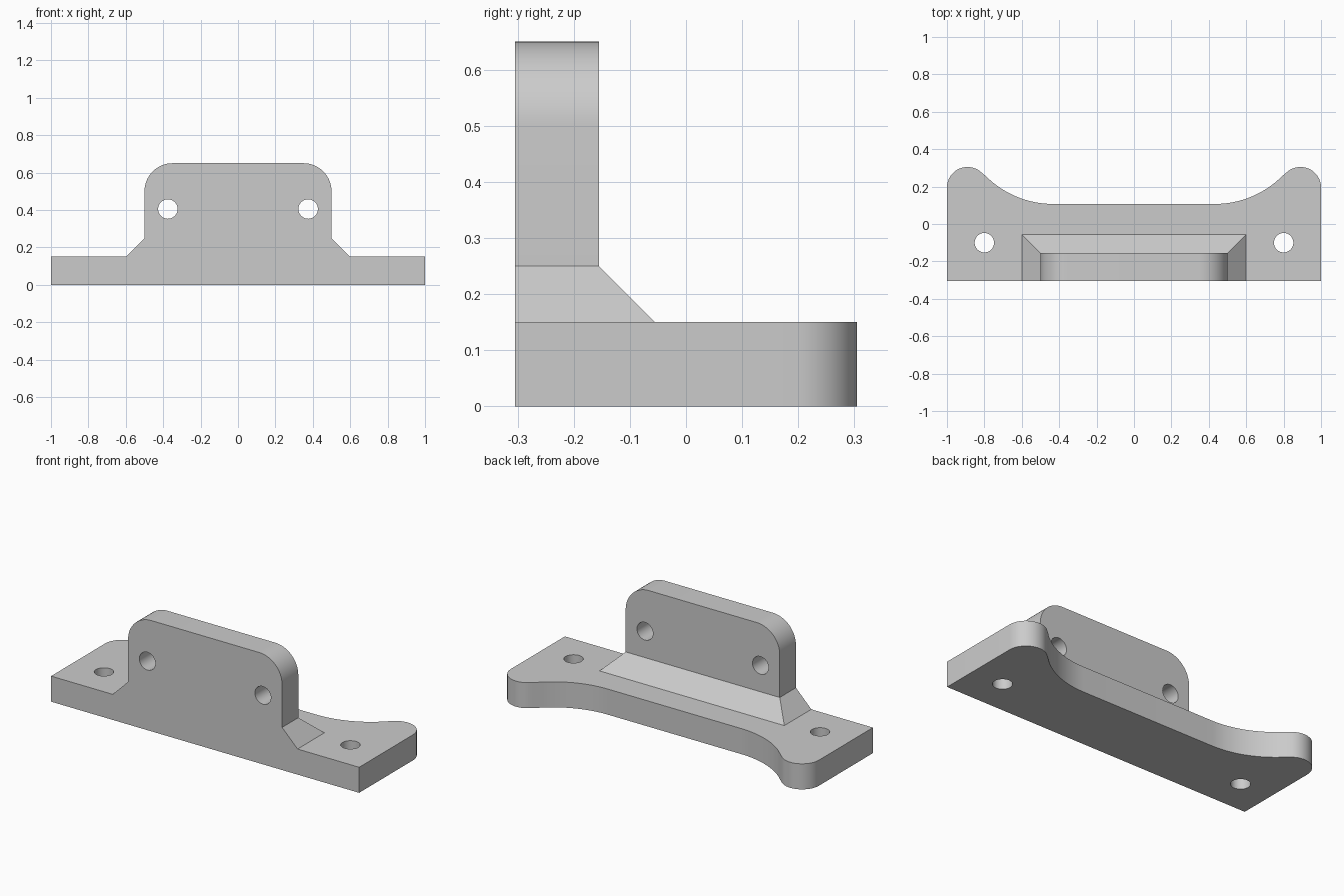
import bpy
import bmesh
from math import cos, sin, radians
from mathutils import Vector

old = bpy.data.objects.get("Cube")
if old:
    bpy.data.objects.remove(old, do_unlink=True)

FRONT, BACK = -0.305, -0.155      # front and back of the upright
BASE_TOP, FLARE_TOP, TOP = 0.15, 0.25, 0.65
HALF = 0.5                        # half width of the upright
FLARE = 0.1                       # how far the flared foot spreads
HOLE = 0.052

grey = bpy.data.materials.new("plain grey")
grey.use_nodes = True
colour = (0.6, 0.6, 0.6, 1)
grey.diffuse_color = colour
grey.node_tree.nodes["Principled BSDF"].inputs["Base Color"].default_value = colour


def arc(cx, cy, r, start, end, steps=16):
    angles = [radians(start + (end - start) * i / steps) for i in range(steps + 1)]
    return [(cx + r * cos(a), cy + r * sin(a)) for a in angles]


def mirrored(half):
    """Close a right-hand outline with its mirror image."""
    return half + [(-x, y) for x, y in reversed(half)]


def finish(name, bm):
    bmesh.ops.recalc_face_normals(bm, faces=bm.faces)
    mesh = bpy.data.meshes.new(name)
    bm.to_mesh(mesh)
    bm.free()
    mesh.materials.append(grey)
    obj = bpy.data.objects.new(name, mesh)
    bpy.context.collection.objects.link(obj)
    return obj


def prism(name, outline, place, depth):
    """Extrude a flat outline, placed in space by a function."""
    bm = bmesh.new()
    face = bm.faces.new([bm.verts.new(place(a, b)) for a, b in outline])
    out = bmesh.ops.extrude_face_region(bm, geom=[face])["geom"]
    verts = [v for v in out if isinstance(v, bmesh.types.BMVert)]
    bmesh.ops.translate(bm, verts=verts, vec=Vector(depth))
    return finish(name, bm)


def combine(target, other, operation):
    """Apply a boolean and remove the helper."""
    other.hide_render = True
    mod = target.modifiers.new("combine", 'BOOLEAN')
    mod.operation, mod.solver, mod.object = operation, 'EXACT', other
    bpy.context.view_layer.update()
    graph = bpy.context.evaluated_depsgraph_get()
    mesh = bpy.data.meshes.new_from_object(target.evaluated_get(graph))
    target.modifiers.clear()
    target.data = mesh
    bpy.data.objects.remove(other, do_unlink=True)


# Base plate with rounded ears and a scooped back edge
outline = mirrored([(1, FRONT)] + arc(0.89, 0.195, 0.11, 0, 135)
                   + arc(0.432, 0.617, 0.51, -45, -90))
bracket = prism("mounting_bracket", outline, lambda x, y: (x, y, 0), (0, 0, BASE_TOP))

# Flared foot: a block whose lower edge spreads on the back and sides
bm = bmesh.new()
bmesh.ops.create_cube(bm, size=2)
for v in bm.verts:
    low = v.co.z < 0
    spread = FLARE if low else 0
    v.co = (v.co.x * (HALF + spread),
            BACK + spread if v.co.y > 0 else FRONT,
            BASE_TOP if low else FLARE_TOP)
combine(bracket, finish("flared_foot", bm), 'UNION')

# Upright plate with rounded top corners
outline = mirrored([(HALF, FLARE_TOP)] + arc(HALF - 0.15, TOP - 0.15, 0.15, 0, 90))
upright = prism("upright_plate", outline, lambda x, z: (x, FRONT, z),
                (0, BACK - FRONT, 0))
combine(bracket, upright, 'UNION')

# Bolt holes through the base and the upright
for side in (-1, 1):
    ring = arc(side * 0.8, -0.1, HOLE, 0, 350, 35)
    combine(bracket, prism("base_hole", ring, lambda x, y: (x, y, -0.1), (0, 0, 0.4)),
            'DIFFERENCE')
    ring = arc(side * 0.375, 0.405, HOLE, 0, 350, 35)
    combine(bracket, prism("upright_hole", ring, lambda x, z: (x, FRONT - 0.1, z),
                           (0, 0.4, 0)), 'DIFFERENCE')

# Merge coplanar faces, then smooth only the curved walls
bm = bmesh.new()
bm.from_mesh(bracket.data)
bmesh.ops.remove_doubles(bm, verts=bm.verts, dist=0.0001)
bmesh.ops.dissolve_limit(bm, angle_limit=radians(0.5), verts=bm.verts, edges=bm.edges)
bm.to_mesh(bracket.data)
bm.free()
for obj in bpy.context.selected_objects:
    obj.select_set(False)
bracket.select_set(True)
bpy.context.view_layer.objects.active = bracket
bpy.ops.object.shade_smooth_by_angle(angle=radians(30))
